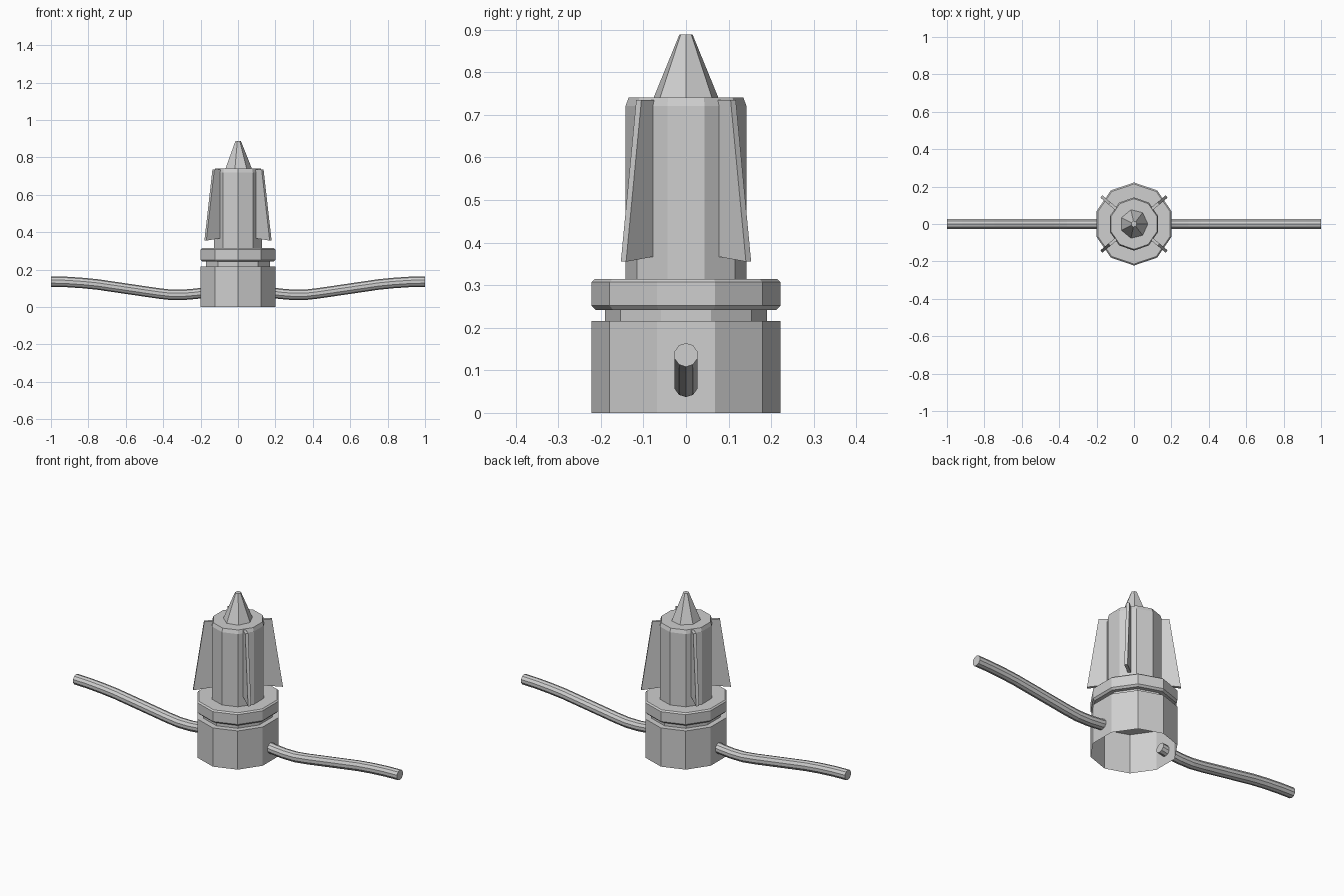
import bpy, bmesh, math
from mathutils import Vector

cube = bpy.data.objects.get("Cube")
if cube:
    bpy.data.objects.remove(cube, do_unlink=True)

grey = bpy.data.materials.new("light_grey")
grey.use_nodes = True
COLOUR = (0.62, 0.62, 0.62, 1)
grey.diffuse_color = COLOUR
grey.node_tree.nodes["Principled BSDF"].inputs["Base Color"].default_value = COLOUR

SQUASH = 0.95  # the body is slightly narrower in x


def finish(name, bm):
    bmesh.ops.recalc_face_normals(bm, faces=bm.faces)
    mesh = bpy.data.meshes.new(name)
    bm.to_mesh(mesh)
    bm.free()
    mesh.materials.append(grey)
    obj = bpy.data.objects.new(name, mesh)
    bpy.context.collection.objects.link(obj)
    return obj


def skin(name, rings, cap_start, cap_end):
    """Bridge rings of points with quads and optionally close the ends."""
    bm = bmesh.new()
    loops = [[bm.verts.new(p) for p in ring] for ring in rings]
    n = len(loops[0])
    for a, b in zip(loops, loops[1:]):
        for i in range(n):
            j = (i + 1) % n
            bm.faces.new((a[i], a[j], b[j], b[i]))
    if cap_start:
        bm.faces.new(loops[0][::-1])
    if cap_end:
        bm.faces.new(loops[-1])
    return finish(name, bm)


def turned(name, profile, sides=10, start=90, cap_bottom=False, cap_top=True):
    """Faceted turned part from (radius, height) pairs."""
    angles = [math.radians(start + 360 * i / sides) for i in range(sides)]
    rings = [[(r * math.cos(a) * SQUASH, r * math.sin(a), z) for a in angles]
             for r, z in profile]
    return skin(name, rings, cap_bottom, cap_top)


# Body: hollow base, groove, chamfered collar, barrel and pointed tip
turned("base_cup", [(0.222, 0), (0.222, 0.216)])
turned("neck_groove", [(0.19, 0.216), (0.19, 0.242)], cap_top=False)
turned("collar", [(0.212, 0.242), (0.222, 0.252), (0.222, 0.307), (0.214, 0.314)],
       cap_bottom=True)
turned("barrel", [(0.142, 0.314), (0.142, 0.72), (0.135, 0.74)])
turned("tip", [(0.078, 0.74), (0.016, 0.888)], sides=7, start=0)

# Four thin tapered fins on the diagonals
FIN = [(0.11, 0.369), (0.228, 0.355), (0.172, 0.735), (0.11, 0.735)]
for side, sx in (("left", 1), ("right", -1)):
    for end, sy in (("front", -1), ("back", 1)):
        out = Vector((sx * 0.765, sy * 0.644, 0))
        across = Vector((-out.y, out.x, 0)) * 0.008
        rings = [[out * r + Vector((0, 0, z)) + across * s for r, z in FIN]
                 for s in (-1, 1)]
        skin(f"fin_{end}_{side}", rings, True, True)

# Two drooping cables, entering through the base wall
PATH = [(0.165, 0.08), (0.22, 0.071), (0.29, 0.065), (0.36, 0.065), (0.43, 0.073),
        (0.6, 0.098), (0.75, 0.12), (0.83, 0.128), (0.92, 0.134), (1.0, 0.136)]
RADIUS, SIDES = 0.028, 10
for side, sx in (("left", 1), ("right", -1)):
    rings = []
    for i, (x, z) in enumerate(PATH):
        before, after = PATH[max(i - 1, 0)], PATH[min(i + 1, len(PATH) - 1)]
        slope = math.atan2(after[1] - before[1], after[0] - before[0])
        if i == len(PATH) - 1:
            slope = 0
        ring = []
        for k in range(SIDES):
            a = 2 * math.pi * k / SIDES
            up = RADIUS * math.cos(a)
            ring.append((sx * (x - up * math.sin(slope)),
                         RADIUS * math.sin(a), z + up * math.cos(slope)))
        rings.append(ring)
    skin(f"cable_{side}", rings, True, True)
